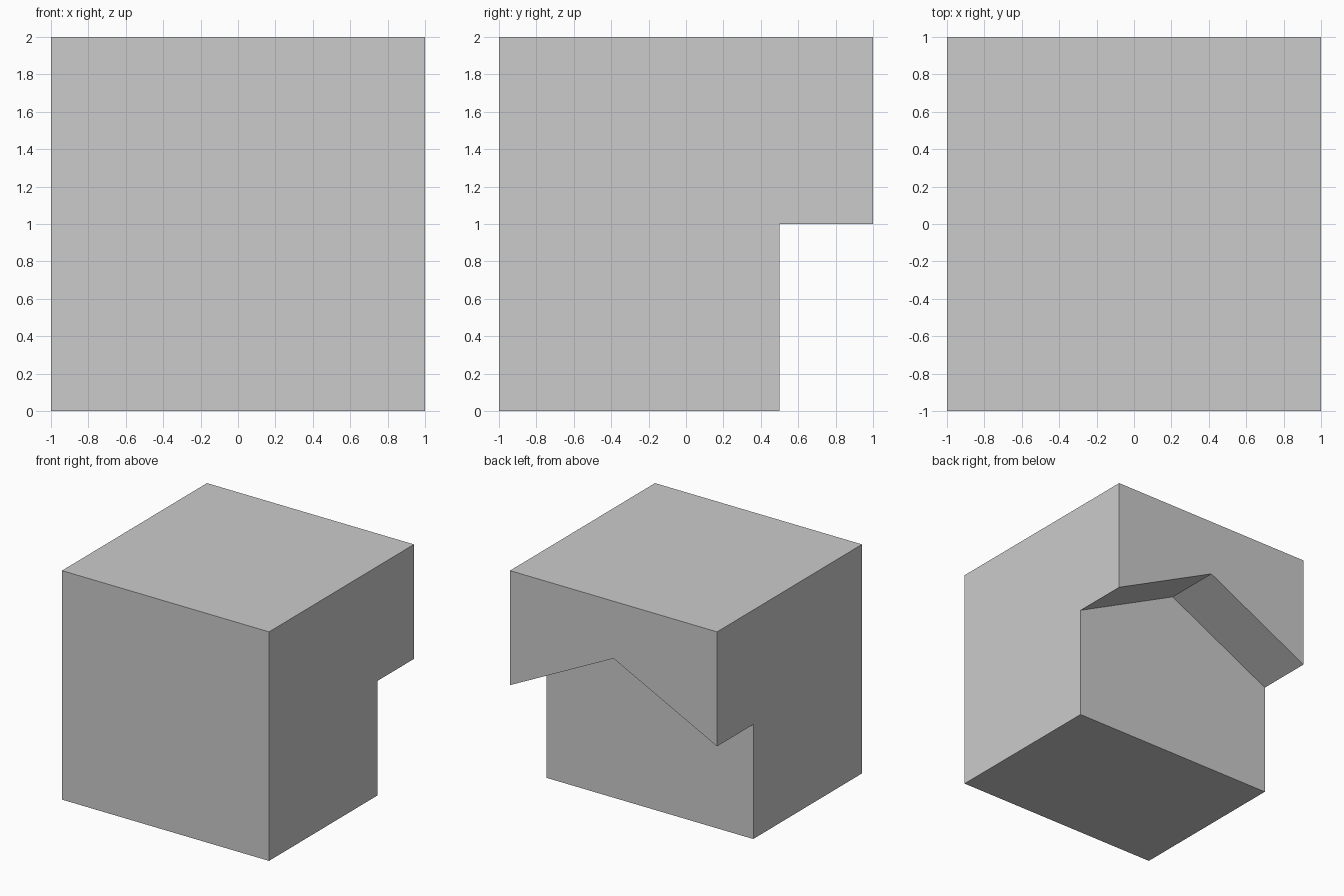
import bpy, bmesh

if "Cube" in bpy.data.objects:
    bpy.data.objects.remove(bpy.data.objects["Cube"])


def prism(name, profile, y0, y1):
    """Extrude an x-z profile along y from y0 to y1."""
    bm = bmesh.new()
    face = bm.faces.new([bm.verts.new((x, y0, z)) for x, z in profile])
    out = bmesh.ops.extrude_face_region(bm, geom=[face])
    verts = [v for v in out["geom"] if isinstance(v, bmesh.types.BMVert)]
    bmesh.ops.translate(bm, verts=verts, vec=(0, y1 - y0, 0))
    bmesh.ops.recalc_face_normals(bm, faces=bm.faces)
    mesh = bpy.data.meshes.new(name)
    bm.to_mesh(mesh)
    bm.free()
    obj = bpy.data.objects.new(name, mesh)
    bpy.context.collection.objects.link(obj)
    return obj


# Solid block
block = prism("block", [(-1, 0), (1, 0), (1, 2), (-1, 2)], -1, 1)

# Gable-shaped recess under the back half, slopes extended past the block sides
cutter = prism("recess_cutter",
               [(-1.2, -0.2), (1.2, -0.2), (1.2, 0.9), (0, 1.5), (-1.2, 0.9)],
               0.5, 1.2)
cutter.hide_render = True

cut = block.modifiers.new("recess", 'BOOLEAN')
cut.operation = 'DIFFERENCE'
cut.solver = 'EXACT'
cut.object = cutter

# Apply the cut and discard the cutter
bpy.context.view_layer.objects.active = block
bpy.ops.object.modifier_apply(modifier=cut.name)
bpy.data.objects.remove(cutter)
